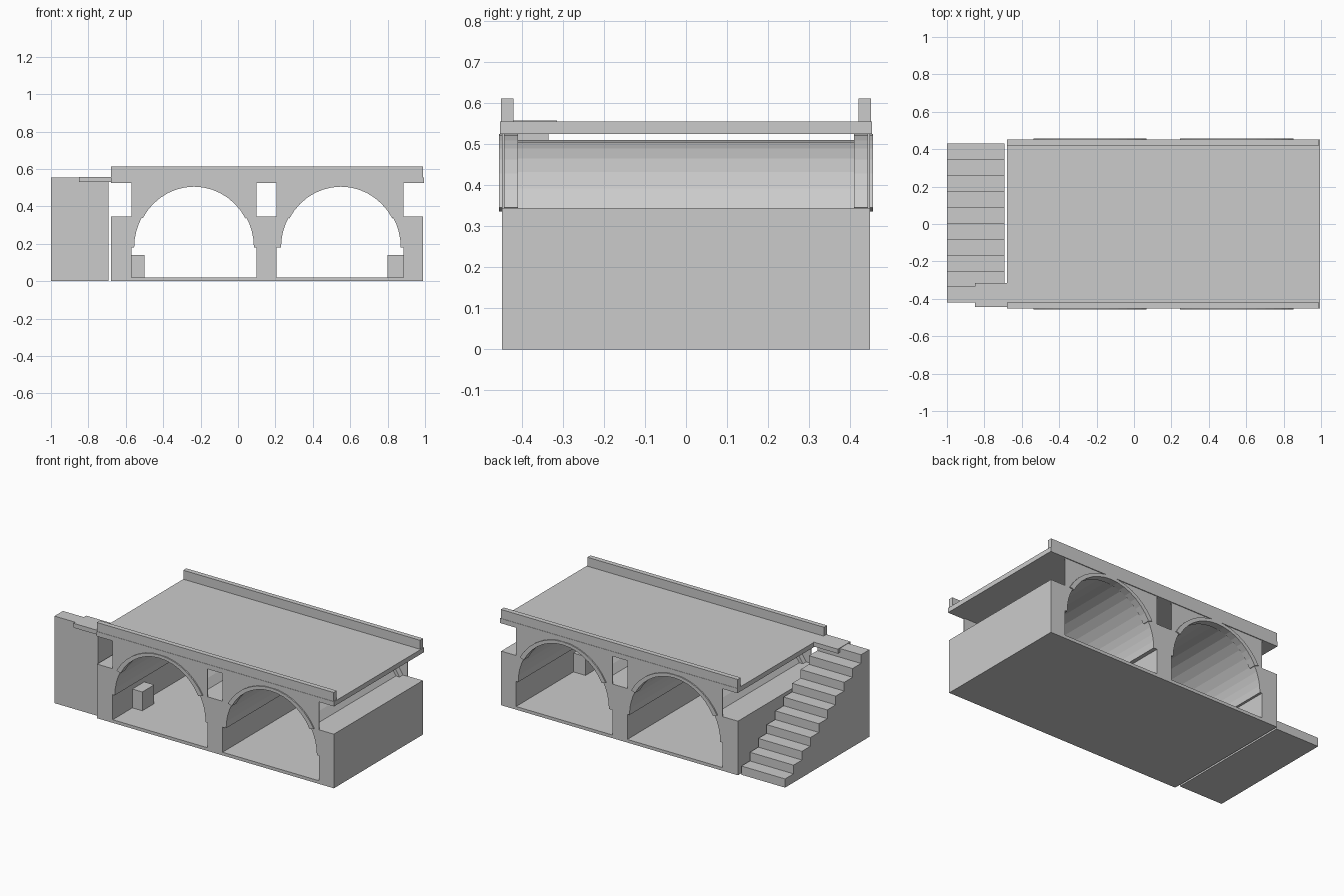
import bpy, bmesh, math

cube = bpy.data.objects.get("Cube")
if cube:
    bpy.data.objects.remove(cube, do_unlink=True)

stone = bpy.data.materials.new("grey stone")
stone.use_nodes = True
stone.diffuse_color = (0.6, 0.6, 0.6, 1)
stone.node_tree.nodes["Principled BSDF"].inputs["Base Color"].default_value = (0.6, 0.6, 0.6, 1)

HALF = 0.448                    # half depth of the block
SPRING, TOP = 0.18, 0.345       # arch springing and top of the piers
DECK_LOW, DECK_TOP = 0.525, 0.555
RX, RZ = 0.32, 0.33             # vault radii
ARCHES = [(-0.235, -0.57, 0.10), (0.55, 0.205, 0.885)]  # centre, left jamb, right jamb


def finish(name, bm):
    mesh = bpy.data.meshes.new(name)
    bm.to_mesh(mesh)
    bm.free()
    mesh.materials.append(stone)
    obj = bpy.data.objects.new(name, mesh)
    bpy.context.collection.objects.link(obj)
    return obj


def extrude(name, points, direction):
    """Solid from a closed outline of 3D points, pushed along a vector."""
    bm = bmesh.new()
    face = bm.faces.new([bm.verts.new(p) for p in points])
    result = bmesh.ops.extrude_face_region(bm, geom=[face], use_keep_orig=True)
    moved = [v for v in result["geom"] if isinstance(v, bmesh.types.BMVert)]
    bmesh.ops.translate(bm, verts=moved, vec=direction)
    bmesh.ops.recalc_face_normals(bm, faces=bm.faces)
    return finish(name, bm)


def slab(name, outline, y0, y1):
    return extrude(name, [(x, y0, z) for x, z in outline], (0, y1 - y0, 0))


def box(name, x0, x1, y0, y1, z0, z1):
    return slab(name, [(x0, z0), (x1, z0), (x1, z1), (x0, z1)], y0, y1)


def arc(cx, rx, rz, a0, a1, steps):
    angles = [a0 + (a1 - a0) * i / steps for i in range(steps + 1)]
    return [(cx + rx * math.cos(a), SPRING + rz * math.sin(a)) for a in angles]


# Floor and the three piers, whose sides follow the vaults
box("floor", -0.68, 0.99, -HALF, HALF, 0, 0.02)
rise = math.asin((TOP - SPRING) / RZ)


def pier_side(arch, left_side):
    """Jamb, springing step and lower arch, listed from the bottom up."""
    cx, left, right = arch
    if left_side:
        curve = arc(cx, RX, RZ, math.pi, math.pi - rise, 4)
        return [(left, 0.02), (left, SPRING)] + curve
    return [(right, 0.02), (right, SPRING)] + arc(cx, RX, RZ, 0, rise, 4)


first, second = ARCHES
slab("left_pier", [(-0.68, TOP), (-0.68, 0.02)] + pier_side(first, True), -HALF, HALF)
slab("middle_pier", pier_side(first, False)[::-1] + pier_side(second, True), -HALF, HALF)
slab("right_pier", [(0.99, TOP), (0.99, 0.02)] + pier_side(second, False), -HALF, HALF)

for number, (cx, left, right) in enumerate(ARCHES, 1):
    # Thin vault lining, facing the inside
    curve = arc(cx, RX, RZ, rise, math.pi - rise, 12)
    bm = bmesh.new()
    rows = [[bm.verts.new((x, y, z)) for x, z in curve] for y in (-HALF, HALF)]
    for i in range(len(curve) - 1):
        face = bm.faces.new([rows[0][i], rows[0][i + 1], rows[1][i + 1], rows[1][i]])
        face.normal_update()
        if face.normal.z > 0:
            face.normal_flip()
    finish(f"vault_{number}", bm)

    # Wall above the arch and projecting stone ring, on both faces
    wall = [(right, TOP), (right, DECK_LOW), (left, DECK_LOW), (left, TOP)] + curve[::-1]
    low = math.radians(28.6)
    ring = (arc(cx, 0.313, 0.325, low, math.pi - low, 14)
            + arc(cx, 0.345, 0.345, math.pi - low, low, 14))
    for side, sign in (("front", -1), ("back", 1)):
        slab(f"{side}_wall_{number}", wall, sign * (HALF - 0.005), sign * HALF)
        slab(f"{side}_arch_ring_{number}", ring, sign * 0.41, sign * 0.456)

# Small blocks standing against the outer jambs
box("left_block", -0.57, -0.50, -0.25, -0.13, 0.02, 0.14)
box("right_block", 0.80, 0.885, -0.25, -0.13, 0.02, 0.14)

# Deck with a parapet along each edge
box("deck", -0.68, 0.995, -0.453, 0.453, DECK_LOW, DECK_TOP)
for side, sign in (("front", -1), ("back", 1)):
    box(f"{side}_parapet", -0.68, 0.99, sign * 0.42, sign * 0.451, DECK_TOP - 0.01, 0.612)

# Solid staircase climbing towards the front, and its landing plate
STEPS, START, TREAD = 10, 0.43, 0.085
outline = [(START, 0)]
for i in range(STEPS):
    height = DECK_TOP * (i + 1) / STEPS
    outline += [(START - TREAD * i, height), (START - TREAD * (i + 1), height)]
outline.append((START - TREAD * STEPS, 0))
extrude("staircase", [(-1, y, z) for y, z in outline], (0.308, 0, 0))
box("landing_plate", -0.85, -0.68, -0.443, -0.315, 0.53, 0.558)
